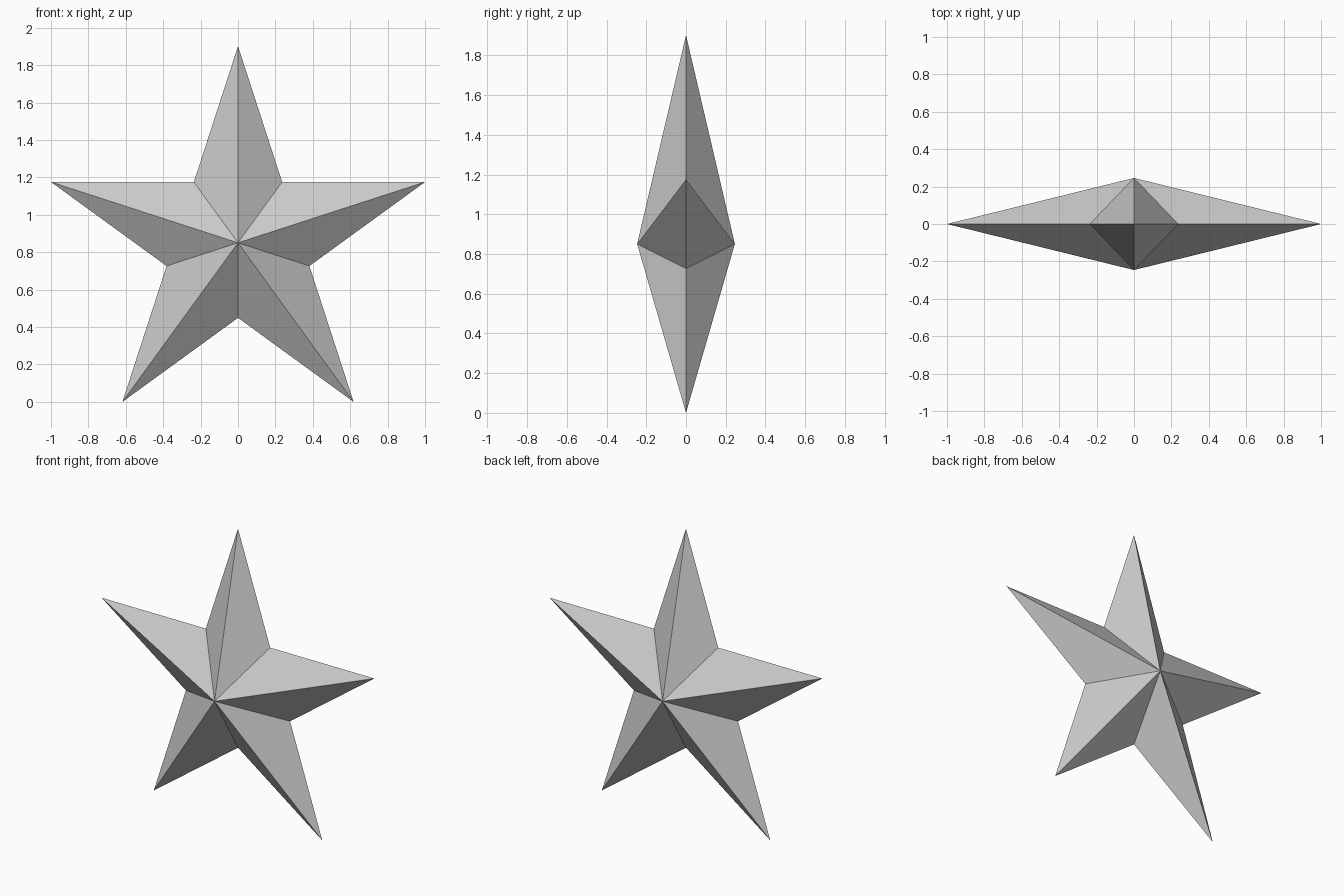
import bpy, bmesh
from math import sin, cos, pi

if "Cube" in bpy.data.objects:
    bpy.data.objects.remove(bpy.data.objects["Cube"])

OUTER = 1 / sin(2 * pi / 5)                 # tip radius for a 2-unit span
INNER = OUTER * cos(2 * pi / 5) / cos(pi / 5)  # notch radius of a regular pentagram
CENTRE_Z = OUTER * cos(pi / 5)              # lower tips rest on z = 0
HALF_DEPTH = 0.246

bm = bmesh.new()

# Star outline: alternating tips and notches, starting at the top
rim = []
for i in range(10):
    r = INNER if i % 2 else OUTER
    a = i * pi / 5
    rim.append(bm.verts.new((r * sin(a), 0, CENTRE_Z + r * cos(a))))

# Front and back facets fanning out from a raised centre
for y in (-HALF_DEPTH, HALF_DEPTH):
    apex = bm.verts.new((0, y, CENTRE_Z))
    for i in range(10):
        bm.faces.new((apex, rim[i], rim[(i + 1) % 10]))

bmesh.ops.recalc_face_normals(bm, faces=bm.faces)
mesh = bpy.data.meshes.new("star")
bm.to_mesh(mesh)
bm.free()
bpy.context.collection.objects.link(bpy.data.objects.new("star", mesh))
